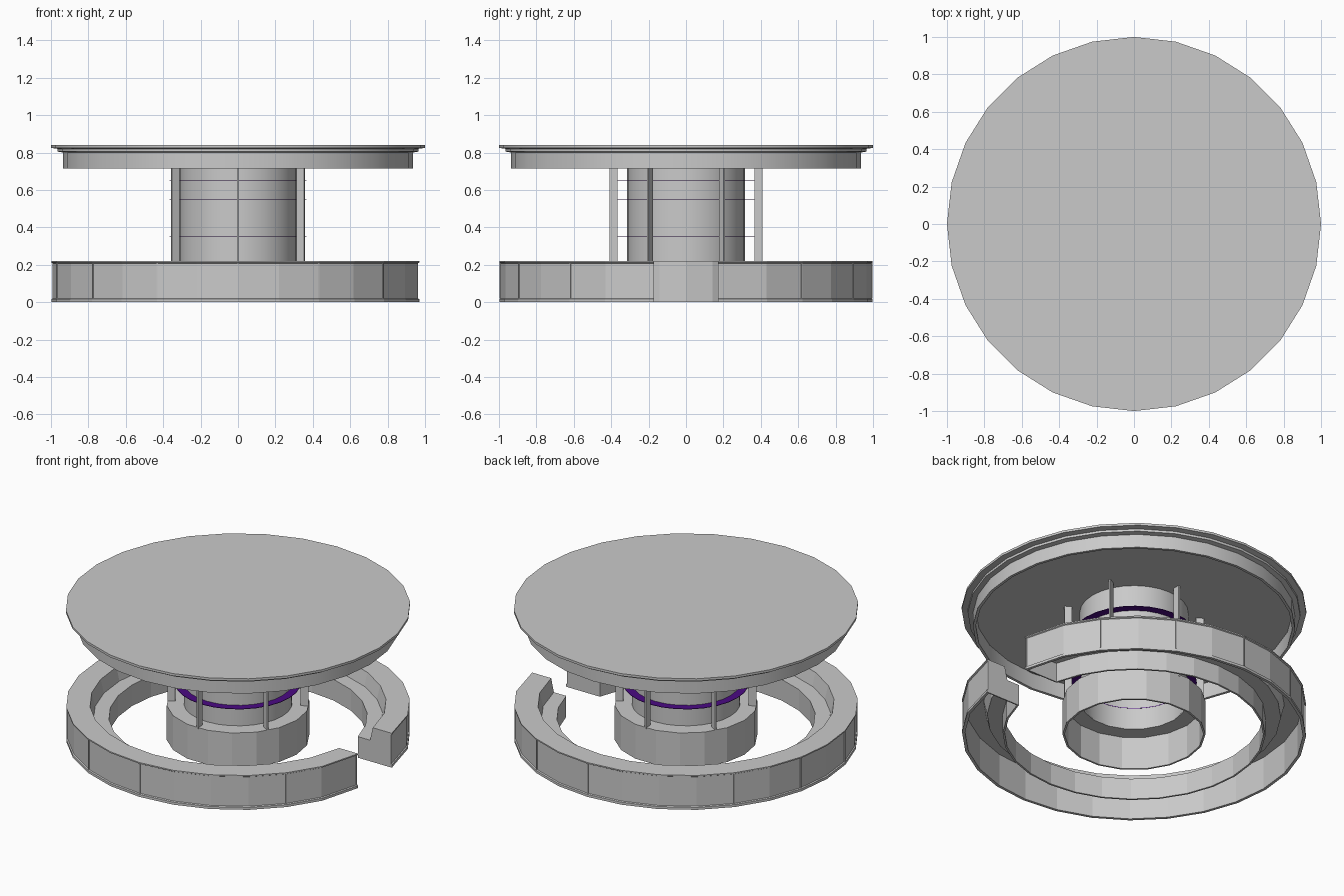
import bpy, bmesh, math
from mathutils import Matrix

cube = bpy.data.objects.get("Cube")
if cube:
    bpy.data.objects.remove(cube)


def material(name, rgb):
    m = bpy.data.materials.new(name)
    m.use_nodes = True
    m.diffuse_color = (*rgb, 1)
    m.node_tree.nodes["Principled BSDF"].inputs["Base Color"].default_value = (*rgb, 1)
    return m


GREY = material("light_grey", (0.59, 0.59, 0.59))
PURPLE = material("indigo", (0.07, 0.003, 0.23))
SIDES = 28
STEP = math.tau / SIDES


def finish(name, bm, mat, smooth=False):
    bmesh.ops.recalc_face_normals(bm, faces=bm.faces)
    mesh = bpy.data.meshes.new(name)
    bm.to_mesh(mesh)
    bm.free()
    mesh.materials.append(mat)
    ob = bpy.data.objects.new(name, mesh)
    bpy.context.collection.objects.link(ob)
    if smooth:
        bpy.ops.object.select_all(action="DESELECT")
        ob.select_set(True)
        bpy.context.view_layer.objects.active = ob
        bpy.ops.object.shade_smooth_by_angle(angle=math.radians(20))
    return ob


def round_row(profile, angle):
    return [(r * math.cos(angle), r * math.sin(angle), z) for r, z in profile]


def doorway_row(profile, sign):
    """Section squared off parallel to the doorway."""
    return [(r * 0.972, sign * 0.17, z) for r, z in profile]


def loft(name, sections, mat, closed=True, smooth=False):
    """Skin a list of matching closed sections."""
    bm = bmesh.new()
    rows = [[bm.verts.new(p) for p in s] for s in sections]
    pairs = list(zip(rows, rows[1:]))
    if closed:
        pairs.append((rows[-1], rows[0]))
    for a, b in pairs:
        for j in range(len(a)):
            k = (j + 1) % len(a)
            if a[j].co.xy.length + a[k].co.xy.length > 1e-4:
                bm.faces.new((a[j], a[k], b[k], b[j]))
    bmesh.ops.remove_doubles(bm, verts=bm.verts, dist=1e-5)
    return finish(name, bm, mat, smooth)


def lathe(name, profile, mat, sides=SIDES, smooth=False):
    rows = [round_row(profile, i * math.tau / sides) for i in range(sides)]
    return loft(name, rows, mat, smooth=smooth)


def tube(name, inner, outer, low, high, mat, **kw):
    return lathe(name, [(inner, low), (outer, low), (outer, high), (inner, high)], mat, **kw)


def radial_boxes(name, angles, inner, outer, width, low, high):
    bm = bmesh.new()
    for a in angles:
        m = (Matrix.Rotation(a, 4, "Z")
             @ Matrix.Translation(((inner + outer) / 2, 0, (low + high) / 2))
             @ Matrix.Diagonal((outer - inner, width, high - low, 1)))
        bmesh.ops.create_cube(bm, size=1, matrix=m)
    return finish(name, bm, GREY)


# Stepped round canopy, hollow underneath
lathe("canopy", [(0, 0.815), (0.918, 0.815), (0.918, 0.715), (0.935, 0.715), (0.935, 0.8),
                 (0.965, 0.805), (0.965, 0.82), (1, 0.825), (1, 0.84), (0, 0.84)],
      GREY, smooth=True)

# Central hollow column, its collar base and the posts around it
tube("column", 0.305, 0.315, 0.21, 0.82, GREY, smooth=True)
lathe("column_base", [(0.415, 0), (0.415, 0.22), (0.305, 0.22), (0.305, 0.21),
                      (0.403, 0.21), (0.403, 0)], GREY, sides=18)
radial_boxes("posts", [math.radians(30 + 60 * i) for i in range(6)],
             0.365, 0.41, 0.011, 0.21, 0.82)

# Flat coloured bands around the column
for i, z in enumerate((0.35, 0.55, 0.65)):
    tube(f"band_{i + 1}", 0.304, 0.365, z - 0.0015, z + 0.0015, PURPLE)

# Outer counter: a stepped shell, open below, with a doorway on one side
outside = [(0.75, 0), (0.75, 0.135), (0.84, 0.135), (0.86, 0.22), (0.998, 0.22), (0.998, 0.212),
           (0.991, 0.208), (0.991, 0.02), (0.998, 0.016), (0.998, 0)]
inside = [(0.98, 0), (0.98, 0.208), (0.872, 0.208), (0.852, 0.123), (0.762, 0.123), (0.762, 0)]
shell = outside + inside
sections = [round_row(shell, i * STEP) for i in range(2, SIDES - 1)]
loft("counter", [doorway_row(shell, 1)] + sections + [doorway_row(shell, -1)], GREY, closed=False)

# Plates closing the counter at the doorway
for side, sign in (("left", 1), ("right", -1)):
    bm = bmesh.new()
    face = bm.faces.new([bm.verts.new(p) for p in doorway_row(outside, sign)])
    back = bmesh.ops.extrude_face_region(bm, geom=[face])["geom"]
    bmesh.ops.translate(bm, verts=[v for v in back if isinstance(v, bmesh.types.BMVert)],
                        vec=(0, sign * 0.008, 0))
    finish(f"doorway_end_{side}", bm, GREY)

# Upright seams between counter panels
radial_boxes("counter_seams", [STEP * i for i in range(3, SIDES - 1, 2)],
             0.982, 0.996, 0.007, 0.02, 0.21)
